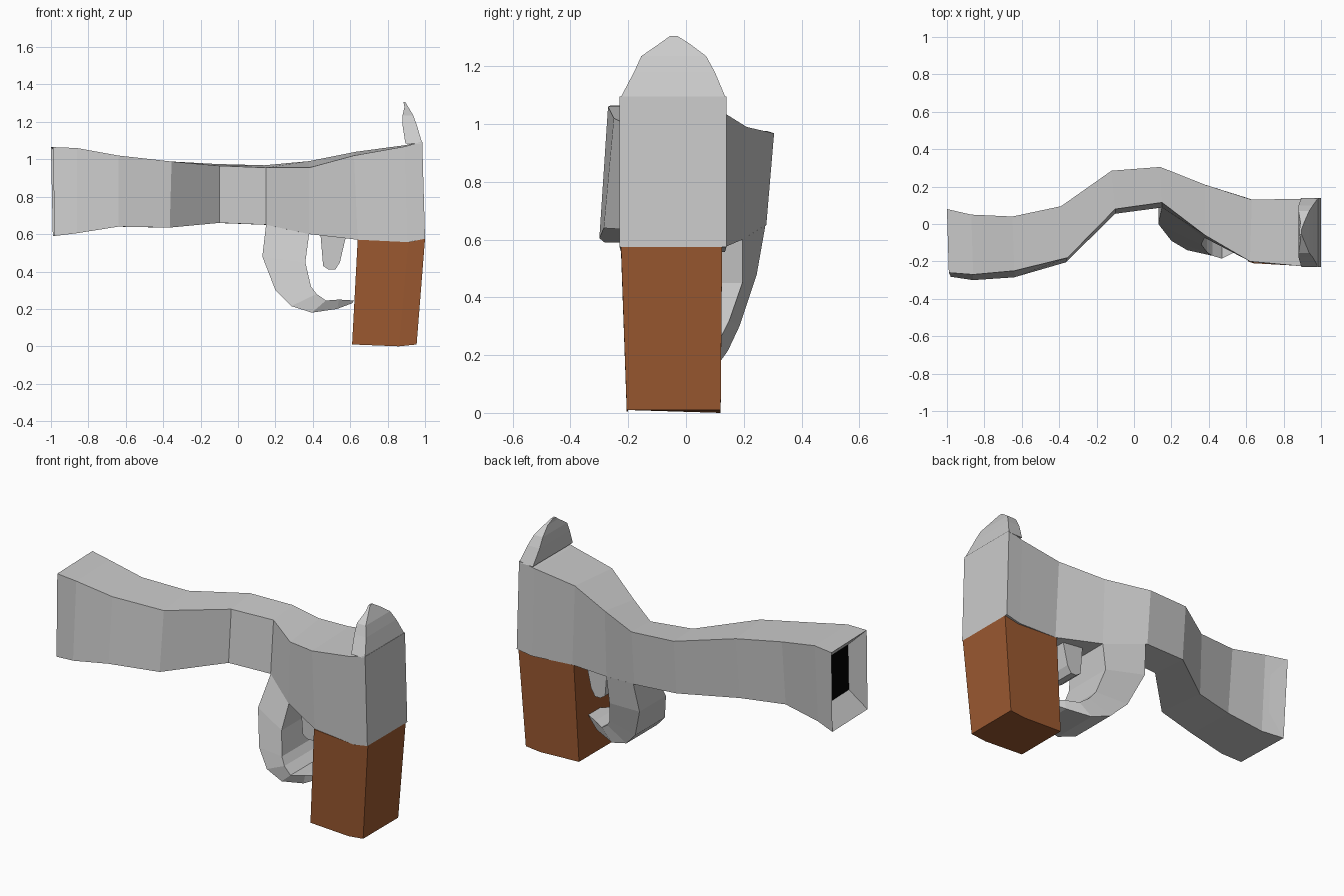
import bpy, bmesh


def material(name, rgb):
    m = bpy.data.materials.new(name)
    m.diffuse_color = (*rgb, 1)
    return m


def loft(name, rings, mat=None, start_cap_mat=None):
    """Skin equal-sized rings of points and cap both ends."""
    bm = bmesh.new()
    vs = [[bm.verts.new(p) for p in r] for r in rings]
    n = len(rings[0])
    for a, b in zip(vs, vs[1:]):
        for i in range(n):
            j = (i + 1) % n
            bm.faces.new((a[i], a[j], b[j], b[i]))
    start = bm.faces.new(vs[0])
    bm.faces.new(vs[-1][::-1])
    if start_cap_mat:
        start.material_index = 1
    bmesh.ops.recalc_face_normals(bm, faces=bm.faces)
    me = bpy.data.meshes.new(name)
    bm.to_mesh(me)
    bm.free()
    me.materials.append(mat)
    if start_cap_mat:
        me.materials.append(start_cap_mat)
    ob = bpy.data.objects.new(name, me)
    bpy.context.collection.objects.link(ob)
    return ob


brown = material("brown_grip", (0.33, 0.10, 0.03))
black = material("bore_black", (0, 0, 0))

# Bent body: front x, front y, back x, back y, front top z, back top z, bottom z,
# bottom x shift, bottom y shift
stations = [
    (-.99, -.26, -1.0, .08, 1.065, 1.065, .59, .01, -.022),
    (-.86, -.27, -.87, .05, 1.06, 1.06, .605, 0, -.03),
    (-.64, -.25, -.65, .04, 1.02, 1.02, .64, 0, -.035),
    (-.355, -.18, -.39, .095, .988, .99, .635, -.01, -.025),
    (-.10, .08, -.12, .285, .965, .975, .66, 0, -.025),
    (.15, .115, .14, .305, .955, .968, .65, 0, -.027),
    (.38, -.06, .38, .21, .955, .99, .60, 0, -.015),
    (.62, -.20, .63, .13, 1.02, 1.04, .57, .02, -.005),
    (.89, -.225, .89, .135, 1.068, 1.075, .557, .015, 0),
    (.985, -.23, .985, .14, 1.095, 1.095, .575, .015, 0),
]
rings = [[(xf, yf, zf), (xb, yb, zk), (xb + sx, yb + sy, zb), (xf + sx, yf + sy, zb)]
         for xf, yf, xb, yb, zf, zk, zb, sx, sy in stations]

# Recessed muzzle opening
m = rings[0]
recess = [(p[0] + .10, p[1] + dy, p[2] + dz) for p, dy, dz in
          zip(m, (.03, -.03, -.03, .03), (-.10, -.10, .10, .10))]
loft("body", [recess] + rings, start_cap_mat=black)

# Hammer: min x, max x, min y, max y, z
loft("hammer", [[(a, c, z), (a, d, z), (b, d, z), (b, c, z)] for a, b, c, d, z in [
    (.895, .985, -.23, .14, 1.085), (.88, .957, -.18, .10, 1.18),
    (.88, .937, -.155, .07, 1.235), (.89, .91, -.09, .01, 1.28),
    (.885, .895, -.055, -.03, 1.305)]])

# Grip
loft("grip", [
    [(.64, -.21, .57), (.64, .125, .57), (.91, .125, .557), (1.0, .125, .575),
     (1.0, -.225, .575), (.91, -.225, .557)],
    [(.61, -.20, .01), (.61, .12, .01), (.86, .12, 0), (.955, .12, .01),
     (.955, -.205, .01), (.86, -.205, 0)]], brown)

# Trigger guard: outer x, z, front y, back y, then the same for the inner edge
guard = [
    (.15, .65, .09, .275, .38, .60, -.07, .195),
    (.13, .48, 0, .245, .36, .45, -.11, .195),
    (.20, .30, -.09, .185, .39, .32, -.15, .15),
    (.285, .215, -.14, .145, .42, .28, -.17, .13),
    (.395, .18, -.16, .12, .47, .245, -.185, .11),
    (.53, .20, -.15, .07, .54, .25, -.15, .07),
    (.61, .23, -.09, .02, .62, .245, -.09, .02),
]
loft("trigger_guard", [[(ox, of, oz), (ox, ob, oz), (ix, ib, iz), (ix, i_f, iz)]
                       for ox, oz, of, ob, ix, iz, i_f, ib in guard])

# Trigger
profile = [(.44, .61), (.455, .43), (.485, .41), (.52, .41), (.545, .45), (.58, .60)]
loft("trigger", [[(x, y, z) for x, z in profile] for y in (-.05, .10)])
